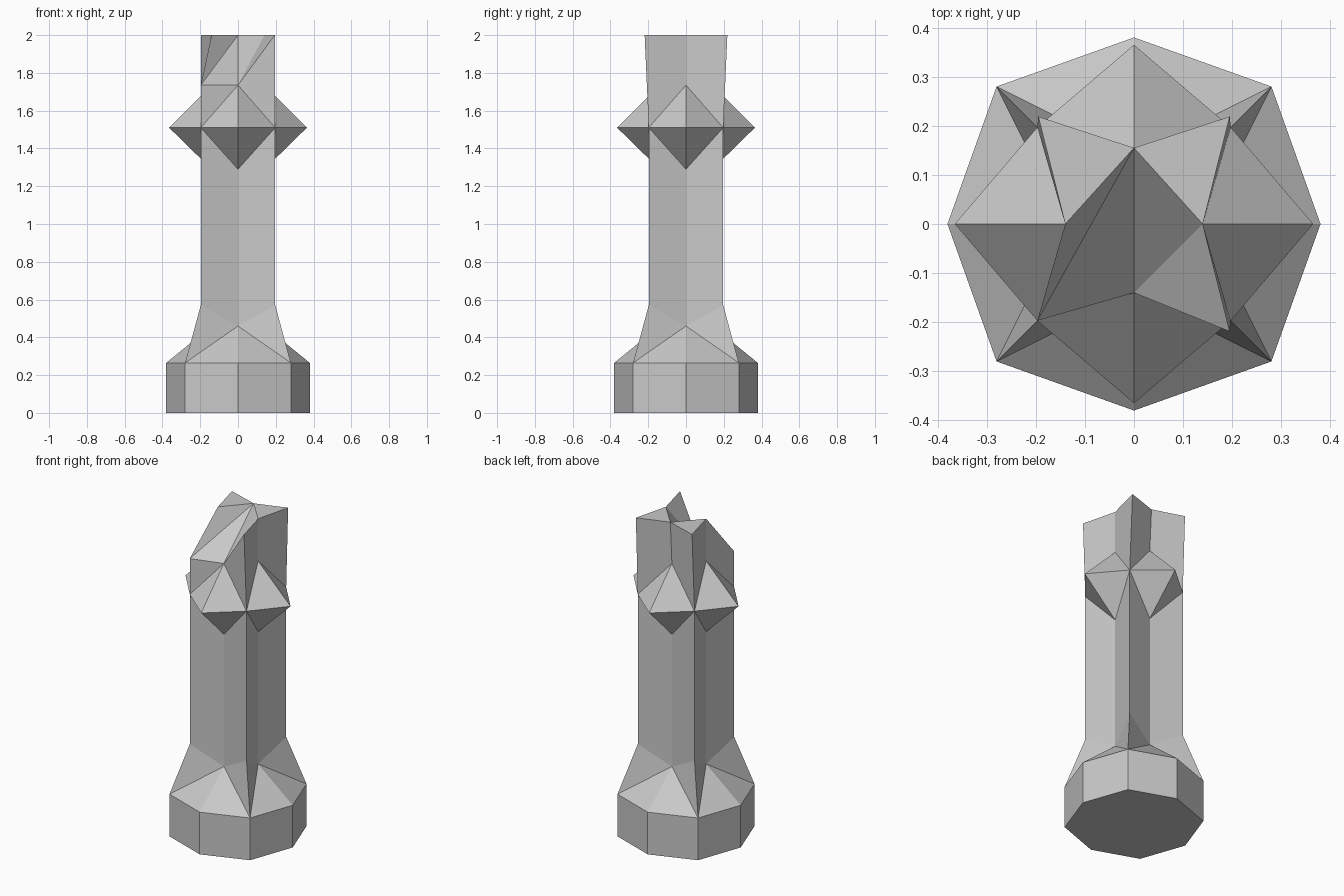
import bpy
import bmesh
from mathutils import Matrix, Vector

cube = bpy.data.objects.get("Cube")
if cube:
    bpy.data.objects.remove(cube)

stone = bpy.data.materials.new("grey_stone")
stone.use_nodes = True
grey = (0.58, 0.58, 0.58, 1)
stone.diffuse_color = grey
stone.node_tree.nodes["Principled BSDF"].inputs["Base Color"].default_value = grey


def build(name, faces):
    """Make a flat-shaded object from faces given as lists of points."""
    bm = bmesh.new()
    for face in faces:
        points = []
        for p in face:
            if all((p - q).length > 1e-4 for q in points):
                points.append(p)
        bm.faces.new([bm.verts.new(p) for p in points])
    bmesh.ops.remove_doubles(bm, verts=bm.verts, dist=1e-4)
    mesh = bpy.data.meshes.new(name)
    bm.to_mesh(mesh)
    bm.free()
    mesh.materials.append(stone)
    obj = bpy.data.objects.new(name, mesh)
    bpy.context.collection.objects.link(obj)


def four(x, y, z):
    """Repeat a point on the four sides, starting at the front."""
    return [Matrix.Rotation(i * 1.5707963, 3, 'Z') @ Vector((x, y, z)) for i in range(4)]


def corners(r, z):
    return four(-r, -r, z)


def mids(r, z):
    return four(0, -r, z)


def walls(c_low, m_low, c_high, m_high):
    """Folded wall: two panels per side, between corner and middle lines."""
    faces = []
    for i in range(4):
        j = (i + 1) % 4
        faces.append([c_low[i], m_low[i], m_high[i], c_high[i]])
        faces.append([m_low[i], c_low[j], c_high[j], m_high[i]])
    return faces


def spikes(c, m, tip, up):
    """Pair of triangles per side running from the ring to a groove point."""
    faces = []
    for i in range(4):
        j = (i + 1) % 4
        for tri in ([c[i], m[i], tip[i]], [m[i], c[j], tip[i]]):
            faces.append(tri if up else tri[::-1])
    return faces


# Corner and groove lines, from the floor up
base_c, base_m = corners(0.28, 0), mids(0.38, 0)
rim_c, rim_m = corners(0.28, 0.265), mids(0.38, 0.265)
foot_c, foot_m = corners(0.197, 0.57), mids(0.14, 0.46)
ring_c, ring_m = corners(0.197, 1.51), mids(0.365, 1.51)
ring_low, ring_high = mids(0.14, 1.29), mids(0.14, 1.735)

# Octagonal plinth with its flared shoulder
underside = [p for pair in zip(base_c, base_m) for p in pair][::-1]
plinth = [underside] + walls(base_c, base_m, rim_c, rim_m)
plinth += spikes(rim_c, rim_m, foot_m, True)
for i in range(4):
    j = (i + 1) % 4
    plinth.append([rim_c[i], foot_m[i], foot_c[i]])
    plinth.append([foot_m[i], rim_c[j], foot_c[j]])
build("plinth", plinth)

# Grooved shaft
build("shaft", walls(foot_c, foot_m, ring_c, ring_low))

# Pointed collar
build("collar", spikes(ring_c, ring_m, ring_low, False)
      + spikes(ring_c, ring_m, ring_high, True))

# Broken head: the front corner on the -x side is sheared away
c0 = Vector((-0.197, -0.197, 1.735))
c1, c2, c3 = (Vector((0.195 * sx, 0.219 * sy, 2)) for sx, sy in ((1, -1), (1, 1), (-1, 1)))
front = ring_high[0]
right, left = Vector((0.14, 0, 2)), Vector((-0.14, 0, 2))
back = Vector((0, 0.155, 2))
head = walls(ring_c, ring_high, [c0, c1, c2, c3], [front, right, back, left])
head += [[c0, front, back], [front, right, back], [front, c1, right],
         [right, c2, back], [back, c3, left], [left, c0, back]]
build("broken_head", head)
